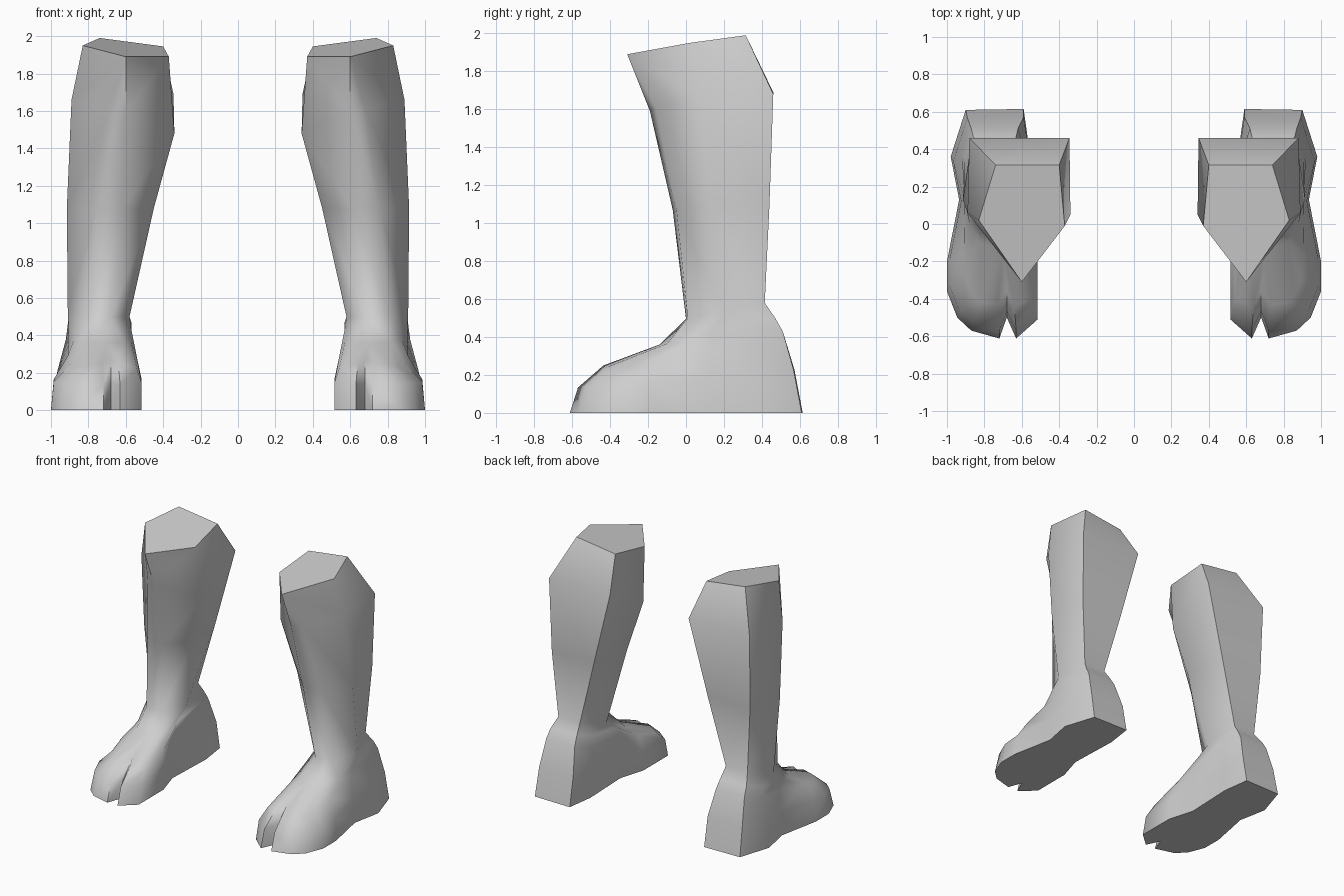
import bpy, bmesh, math

if "Cube" in bpy.data.objects:
    bpy.data.objects.remove(bpy.data.objects["Cube"])

# one plain grey for everything
grey = bpy.data.materials.new("plain grey")
grey.diffuse_color = (0.62, 0.62, 0.62, 1)
grey.use_nodes = True
grey.node_tree.nodes["Principled BSDF"].inputs["Base Color"].default_value = grey.diffuse_color

# Foot outline on the ground: heel, outer side, split toes, inner side
SOLE = [(.59, .615), (.90, .61), (.98, .36), (.935, .13), (1, -.2), (1, -.36),
        (.945, -.5), (.87, -.57), (.72, -.612), (.68, -.5), (.63, -.612),
        (.515, -.51), (.515, -.2), (.575, 0), (.56, .4)]

# Upper edge of the foot where it rounds over to the toes
INSTEP = [(.62, .51, .43), (.87, .51, .43), (.92, .36, .38), (.905, .13, .35),
          (.91, -.16, .29), (.89, -.30, .25), (.86, -.38, .23), (.82, -.42, .24),
          (.73, -.435, .25), (.68, -.35, .27), (.64, -.435, .25),
          (.54, -.40, .22), (.54, -.18, .28), (.57, 0, .35), (.57, .36, .39)]

# Top of the instep
CREST = [(.63, .47, .5), (.86, .47, .5), (.91, .34, .46), (.905, .13, .43),
         (.88, 0, .37), (.82, -.10, .365), (.70, -.14, .36),
         (.61, -.11, .36), (.575, -.03, .38), (.57, .06, .43), (.57, .34, .47)]
CREST_MAP = [0, 1, 2, 3, 4, 5, 5, 5, 6, 6, 6, 7, 8, 9, 10]

# Leg sections: back inner, back outer, outer, front outer, front inner, inner
LEG = [
    [(.64, .415, .58), (.83, .415, .58), (.91, .2, .52), (.81, .01, .5), (.68, 0, .495), (.58, .17, .5)],
    [(.50, .44, 1.1), (.87, .44, 1.1), (.915, .13, 1.08), (.76, -.05, 1.07), (.62, -.07, 1.07), (.45, .10, 1.08)],
    [(.345, .46, 1.69), (.88, .46, 1.68), (.89, .06, 1.66), (.68, -.16, 1.61), (.60, -.19, 1.59), (.34, .05, 1.48)],
    [(.40, .315, 1.945), (.74, .315, 1.99), (.83, .02, 1.95), (.60, -.31, 1.89), (.60, -.31, 1.89), (.37, -.01, 1.89)],
]
LEG_MAP = [0, 1, 2, 2, 2, 3, 3, 3, 4, 4, 4, 4, 5, 5, 5]


def side_ring():
    """Sole outline drawn in a little and raised: higher at the heel."""
    return [(.75 + (x - .75) * .94 if x > .75 else x, y * .93, .135 + (y + .6) * .075)
            for x, y in SOLE]


def build_leg():
    bm = bmesh.new()
    identity = list(range(15))
    sections = [([(x, y, 0) for x, y in SOLE], identity), (side_ring(), identity),
                (INSTEP, identity), (CREST, CREST_MAP)]
    sections += [(s, LEG_MAP) for s in LEG]
    rings = []
    for pts, idx in sections:
        verts = {}
        for p in pts:
            if p not in verts:
                verts[p] = bm.verts.new(p)
        rings.append([verts[pts[i]] for i in idx])
    # loft the sections, dropping repeated corners
    for a, b in zip(rings, rings[1:]):
        for i in range(15):
            j = (i + 1) % 15
            corners = list(dict.fromkeys([a[i], a[j], b[j], b[i]]))
            if len(corners) > 2:
                bm.faces.new(corners)
    # sole and cut top
    bm.faces.new(rings[0])
    bm.faces.new(list(dict.fromkeys(rings[-1])))
    bmesh.ops.recalc_face_normals(bm, faces=bm.faces)
    me = bpy.data.meshes.new("lower_legs")
    bm.to_mesh(me)
    bm.free()
    me.materials.append(grey)
    ob = bpy.data.objects.new("lower_legs", me)
    bpy.context.collection.objects.link(ob)
    return ob


# Leg with foot, mirrored to the other side
legs = build_leg()
bpy.context.view_layer.objects.active = legs
legs.select_set(True)
bpy.ops.object.shade_smooth_by_angle(angle=math.radians(62))
mirror = legs.modifiers.new("mirror", 'MIRROR')
mirror.use_axis[0] = True
mirror.use_mirror_merge = False
